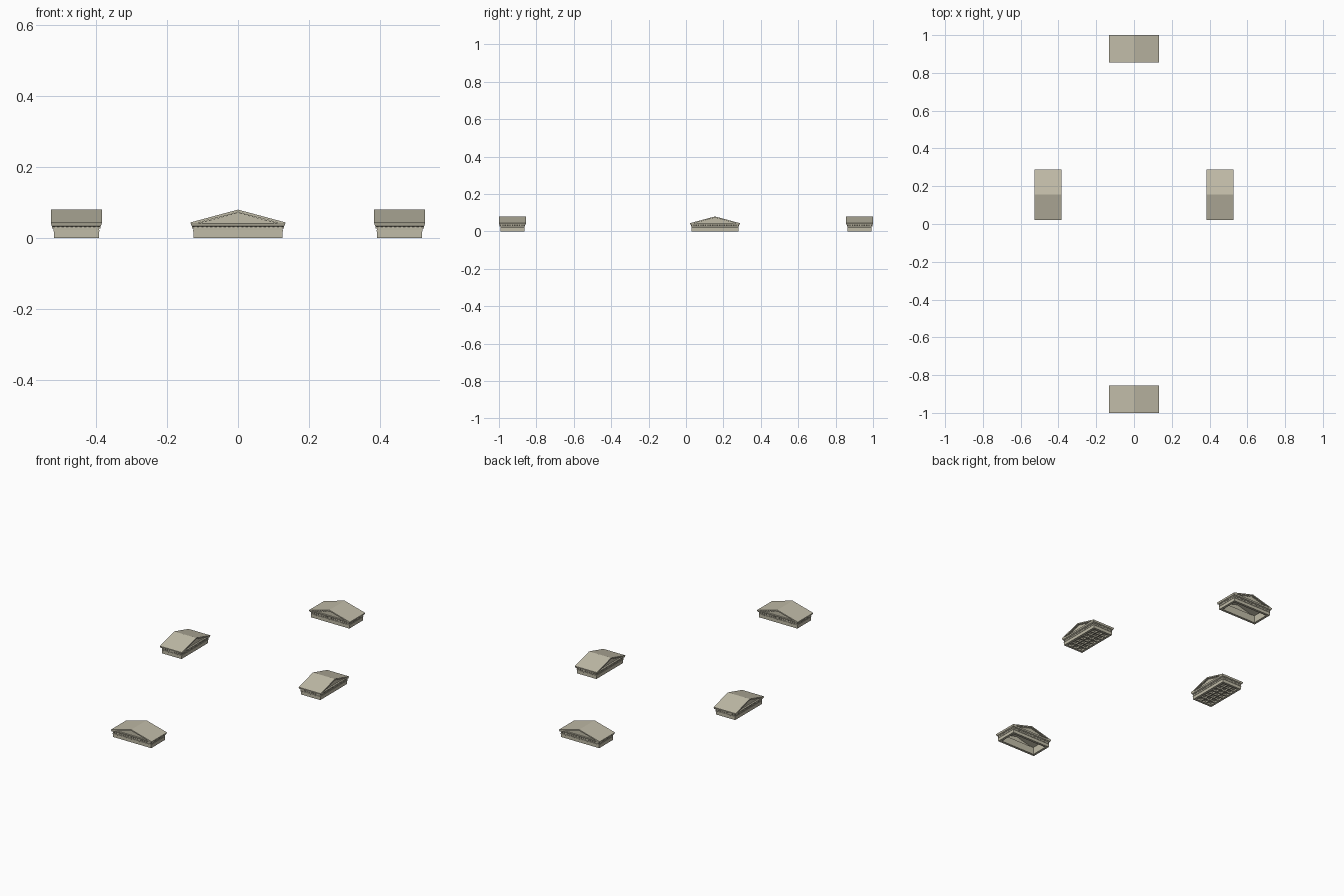
import bpy, bmesh, math
from mathutils import Matrix, Vector

if "Cube" in bpy.data.objects:
    bpy.data.objects.remove(bpy.data.objects["Cube"])

W, D = 0.125, 0.0635           # half width / half depth of the entablature walls
OUT = 0.0085                   # cornice overhang
EAVE, PEAK = 0.042, 0.080

stone = bpy.data.materials.new("pale stone")
stone.diffuse_color = (0.53, 0.50, 0.39, 1)
stone.use_nodes = True
stone.node_tree.nodes["Principled BSDF"].inputs["Base Color"].default_value = stone.diffuse_color


def finish(bm, name, place):
    bmesh.ops.recalc_face_normals(bm, faces=bm.faces)
    bm.transform(place)
    me = bpy.data.meshes.new(name)
    bm.to_mesh(me)
    bm.free()
    me.materials.append(stone)
    bpy.context.collection.objects.link(bpy.data.objects.new(name, me))


def box(bm, lo, hi):
    size = [b - a for a, b in zip(lo, hi)]
    mid = [(a + b) / 2 for a, b in zip(lo, hi)]
    m = Matrix.Translation(mid) @ Matrix.Diagonal((*size, 1))
    bmesh.ops.create_cube(bm, size=1, matrix=m)


def prism(bm, outline, y0, y1):
    """Extrude an x/z outline along y."""
    a = [bm.verts.new((x, y0, z)) for x, z in outline]
    b = [bm.verts.new((x, y1, z)) for x, z in outline]
    n = len(a)
    bm.faces.new(a)
    bm.faces.new(b[::-1])
    for i in range(n):
        bm.faces.new((a[i], a[(i + 1) % n], b[(i + 1) % n], b[i]))


def ring(bm, profile):
    """Sweep a closed (offset, z) profile round the rectangular plan."""
    loops = [[bm.verts.new((sx * (W + o), sy * (D + o), z))
              for sx, sy in ((-1, -1), (1, -1), (1, 1), (-1, 1))] for o, z in profile]
    for i, a in enumerate(loops):
        b = loops[(i + 1) % len(loops)]
        for k in range(4):
            j = (k + 1) % 4
            bm.faces.new((a[k], a[j], b[j], b[k]))


def portico(label, place, coffered):
    # entablature frame with moulded cornice
    bm = bmesh.new()
    ring(bm, [(-0.014, 0), (0, 0), (0, 0.018), (0.0015, 0.019), (0.0015, 0.022),
              (0.0005, 0.023), (0.001, 0.031), (0.006, 0.034), (0.007, 0.038),
              (OUT, EAVE), (-0.014, EAVE)])
    finish(bm, label + "_entablature", place)

    # dentil blocks below the cornice
    bm = bmesh.new()
    for half, other, turn in ((W, D, 0), (D, W, 1)):
        n = round(half * 2 / 0.0125)
        for i in range(n):
            c = -half + (i + 0.5) * 2 * half / n
            for s in (-1, 1):
                e = sorted((s * other, s * (other + 0.0045)))
                lo, hi = (c - 0.003, e[0], 0.027), (c + 0.003, e[1], 0.033)
                if turn:
                    lo, hi = (lo[1], lo[0], lo[2]), (hi[1], hi[0], hi[2])
                box(bm, lo, hi)
    finish(bm, label + "_dentils", place)

    # gable roof slab with raking edges
    bm = bmesh.new()
    X, Y, t = W + OUT, D + OUT, 0.007
    prism(bm, [(-X, EAVE), (-X, EAVE + 0.002), (0, PEAK), (X, EAVE + 0.002), (X, EAVE),
               (X - 0.018, EAVE), (0, PEAK - t), (-X + 0.018, EAVE)], -Y, Y)
    finish(bm, label + "_roof", place)

    # recessed gable walls, stepped raking moulding and raking blocks
    bm = bmesh.new()
    rake = Vector((X, 0, EAVE + 0.002 - PEAK))
    angle = math.atan2(PEAK - EAVE - 0.002, X)
    for s in (-1, 1):
        y0, y1 = sorted((s * (Y - 0.010), s * (Y - 0.014)))
        prism(bm, [(-X + 0.012, EAVE), (0, PEAK - 0.005), (X - 0.012, EAVE)], y0, y1)
        y0, y1 = sorted((s * (Y - 0.004), s * (Y - 0.011)))
        for side in (-1, 1):
            for i in range(9):
                f = 0.06 + i * 0.088
                m = (Matrix.Translation((side * X * f, (y0 + y1) / 2, PEAK + rake.z * f - t - 0.001))
                     @ Matrix.Rotation(side * angle, 4, 'Y')
                     @ Matrix.Diagonal((0.006, 0.007, 0.0035, 1)))
                bmesh.ops.create_cube(bm, size=1, matrix=m)
    finish(bm, label + "_gables", place)

    # coffered ceiling
    if coffered:
        bm = bmesh.new()
        x, y = W - 0.014, D - 0.014
        box(bm, (-x, -y, 0.010), (x, y, 0.014))
        for i in range(1, 7):
            c = -x + i * 2 * x / 7
            box(bm, (c - 0.003, -y, 0.001), (c + 0.003, y, 0.011))
        for i in range(1, 3):
            c = -y + i * 2 * y / 3
            box(bm, (-x, c - 0.003, 0.0012), (x, c + 0.003, 0.011))
        finish(bm, label + "_coffered_ceiling", place)


T = Matrix.Translation
turn = Matrix.Rotation(math.pi / 2, 4, 'Z')
for s, names in ((-1, ("front", "left")), (1, ("back", "right"))):
    portico(names[0] + "_pediment", T((0, s * 0.928, 0)), False)
    portico(names[1] + "_pediment", T((s * 0.455, 0.155, 0)) @ turn, True)
